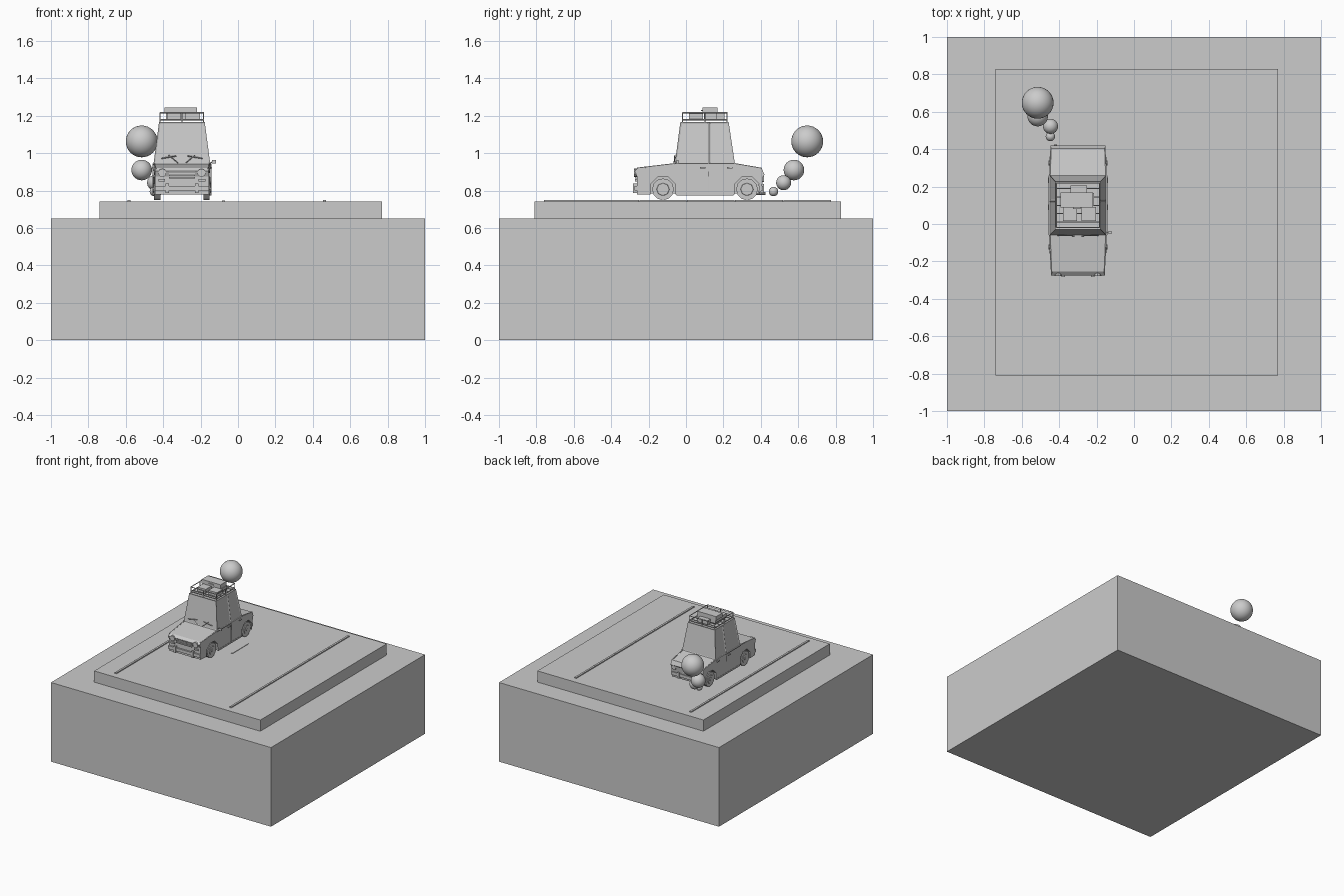
import bpy, bmesh, math
from mathutils import Vector

if "Cube" in bpy.data.objects:
    bpy.data.objects.remove(bpy.data.objects["Cube"])

CX = -0.30   # car centre line


def finish(name, bm, smooth=False):
    bmesh.ops.recalc_face_normals(bm, faces=bm.faces)
    me = bpy.data.meshes.new(name)
    bm.to_mesh(me)
    bm.free()
    for p in me.polygons:
        p.use_smooth = smooth
    ob = bpy.data.objects.new(name, me)
    bpy.context.collection.objects.link(ob)
    return ob


def box(name, x0, x1, y0, y1, z0, z1):
    bm = bmesh.new()
    bmesh.ops.create_cube(bm, size=1)
    for v in bm.verts:
        v.co = Vector((x0 + (v.co.x + .5) * (x1 - x0),
                       y0 + (v.co.y + .5) * (y1 - y0),
                       z0 + (v.co.z + .5) * (z1 - z0)))
    return finish(name, bm)


def rod(name, a, b, r, sides=6, r2=None):
    a, b = Vector(a), Vector(b)
    bm = bmesh.new()
    bmesh.ops.create_cone(bm, cap_ends=True, segments=sides, radius1=r,
                          radius2=r if r2 is None else r2, depth=(b - a).length)
    q = (b - a).to_track_quat('Z', 'Y')
    for v in bm.verts:
        v.co = q @ v.co + (a + b) / 2
    return finish(name, bm)


# Plinth, road slab and lane lines
box("plinth", -1, 1, -1, 1, 0, 0.65)
box("road_slab", -0.74, 0.77, -0.81, 0.83, 0.65, 0.742)
for x in (-0.59, 0.455):
    cuts = [-0.76, -0.505, -0.25, 0.005, 0.26, 0.52, 0.775]
    for a, b in zip(cuts, cuts[1:]):
        box("edge_line", x, x + 0.016, a + .001, b - .001, 0.74, 0.75)
box("centre_dash", -0.086, -0.07, 0.03, 0.235, 0.74, 0.746)

# Lower body: side profile with wheel arches, extruded across
AXLES = (-0.123, 0.326)
WZ = 0.807


def arch(y, r=0.068):
    pts = [(y - r, 0.78)]
    for k in range(7, 0, -1):
        if k % 2:
            t = math.pi * k / 8
            pts.append((y + r * 1.06 * math.cos(t), WZ + r * 1.06 * math.sin(t)))
    return pts + [(y + r, 0.78)]


profile = ([(-0.262, 0.78)] + arch(AXLES[0]) + arch(AXLES[1]) +
           [(0.40, 0.78), (0.413, 0.875), (0.42, 0.885), (0.405, 0.918), (0.26, 0.942),
            (-0.06, 0.942), (-0.255, 0.922), (-0.275, 0.905), (-0.262, 0.875)])
bm = bmesh.new()
face = bm.faces.new([bm.verts.new((-0.155, y, z)) for y, z in profile])
ext = bmesh.ops.extrude_face_region(bm, geom=[face])
for v in ext["geom"]:
    if isinstance(v, bmesh.types.BMVert):
        v.co.x = 0.155
for v in bm.verts:
    k = 1 - 0.07 * max(0, abs(v.co.y - 0.1) - 0.16) / 0.2   # ends taper in plan
    v.co.x = v.co.x * k + CX
finish("car_body", bm)
box("inner_floor", CX - .10, CX + .10, -0.24, 0.39, 0.785, 0.90)

# Cabin: tapered block with recessed windows
bm = bmesh.new()
bmesh.ops.create_cube(bm, size=1)
for v in bm.verts:
    top = v.co.z > 0
    w = 0.122 if top else 0.152
    v.co = Vector((CX + math.copysign(w, v.co.x),
                   (0.228 if top else 0.262) if v.co.y > 0 else (-0.03 if top else -0.06),
                   1.168 if top else 0.94))
bmesh.ops.bisect_plane(bm, geom=bm.verts[:] + bm.edges[:] + bm.faces[:],
                       plane_co=(0, 0.122, 0), plane_no=(0, 1, 0))
bm.normal_update()
panes = [f for f in bm.faces if abs(f.normal.z) < 0.7]
bmesh.ops.inset_individual(bm, faces=panes, thickness=0.011, depth=-0.004)
finish("cabin", bm)

# Wheels, hubs
for y in AXLES:
    for s in (-1, 1):
        def p(d):
            return (CX + s * d, y, WZ)
        tyre = rod("tyre", p(0.115), p(0.148), 0.058, 12)
        rod("wheel_rim", p(0.14), p(0.152), 0.038, 8, 0.033)
        rod("hub_cap", p(0.15), p(0.157), 0.013, 8)
    rod("axle", (CX - .12, y, WZ), (CX + .12, y, WZ), 0.008)

# Side trim, door seams, handles, sills
for s in (-1, 1):
    def sx(name, d0, d1, *r):
        a, b = sorted((CX + s * d0, CX + s * d1))
        box(name, a, b, *r)
    sx("belt_trim", 0.15, 0.158, -0.06, 0.26, 0.937, 0.945)
    sx("door_seam", 0.153, 0.157, 0.119, 0.124, 0.78, 0.94)
    for y in (0.075, 0.22):
        sx("door_handle", 0.153, 0.161, y, y + 0.028, 0.918, 0.925)
    sx("sill", 0.145, 0.157, -0.05, 0.255, 0.775, 0.787)
    rod("hood_trim", (CX + s * .148, -0.06, 0.943), (CX + s * .14, -0.262, 0.919), 0.004)
    rod("trunk_trim", (CX + s * .148, 0.26, 0.943), (CX + s * .143, 0.405, 0.918), 0.004)
    # Lights and bumper guards
    rod("headlight", (CX + s * .105, -0.258, 0.895), (CX + s * .105, -0.278, 0.895), 0.022, 10)
    sx("turn_signal", 0.09, 0.125, -0.272, -0.255, 0.85, 0.862)
    sx("tail_light", 0.105, 0.135, 0.40, 0.418, 0.85, 0.885)
    sx("front_guard", 0.07, 0.088, -0.283, -0.258, 0.787, 0.838)
    sx("rear_guard", 0.07, 0.088, 0.40, 0.418, 0.787, 0.835)
    # Wipers
    rod("wiper", (CX + s * .02, -0.064, 0.948), (CX + s * .07, -0.058, 0.99), 0.003, 4)
    rod("wiper_blade", (CX + s * .03, -0.060, 0.985), (CX + s * .11, -0.060, 0.972), 0.003, 4)

# Bumpers, grille, plate
box("front_bumper", CX - .145, CX + .145, -0.275, -0.25, 0.80, 0.825)
box("rear_bumper", CX - .145, CX + .145, 0.39, 0.413, 0.80, 0.825)
for i in range(4):
    z = 0.866 + i * 0.011
    box("grille_slat", CX - .07, CX + .07, -0.274, -0.255, z, z + 0.006)
box("rear_plate", CX - .04, CX + .04, 0.40, 0.416, 0.845, 0.872)

# Wing mirror and tailpipe
rod("mirror_arm", (CX + .145, -0.045, 0.945), (CX + .168, -0.045, 0.955), 0.003)
box("mirror", CX + .16, CX + .183, -0.05, -0.04, 0.945, 0.963)
rod("tailpipe", (CX - .115, 0.36, 0.785), (CX - .12, 0.425, 0.785), 0.008, 8)

# Roof rack
X0, X1, Y0, Y1 = CX - .116, CX + .116, -0.018, 0.22
corners = [(X0, Y0), (X1, Y0), (X1, Y1), (X0, Y1)]
for z in (1.179, 1.216):
    for i in range(4):
        rod("rack_rail", (*corners[i], z), (*corners[(i + 1) % 4], z), 0.0035)
for x in (X0, CX, X1):
    for y in (Y0, (Y0 + Y1) / 2, Y1):
        if (x, y) != (CX, (Y0 + Y1) / 2):
            rod("rack_post", (x, y, 1.166), (x, y, 1.218), 0.003)
for i in range(5):
    y = 0.01 + i * 0.045
    rod("rack_slat", (X0, y, 1.177), (X1, y, 1.177), 0.003)

# Luggage
box("suitcase_left", -0.38, -0.305, 0.016, 0.09, 1.178, 1.212)
box("suitcase_right", -0.28, -0.203, 0.016, 0.09, 1.178, 1.212)
box("suitcase_middle", -0.385, -0.215, 0.095, 0.165, 1.178, 1.212)
box("suitcase_back", -0.34, -0.25, 0.167, 0.205, 1.178, 1.212)
box("suitcase_top", -0.392, -0.22, 0.088, 0.168, 1.212, 1.245)
box("suitcase_handle", -0.325, -0.285, 0.08, 0.088, 1.225, 1.232)

# Exhaust smoke puffs
for x, y, z, r in ((-0.515, 0.648, 1.063, 0.085), (-0.515, 0.577, 0.91, 0.055),
                   (-0.446, 0.522, 0.842, 0.04), (-0.447, 0.468, 0.795, 0.025)):
    bm = bmesh.new()
    bmesh.ops.create_uvsphere(bm, u_segments=32, v_segments=16, radius=r)
    bmesh.ops.translate(bm, verts=bm.verts, vec=(x, y, z))
    finish("smoke_puff", bm, True)
